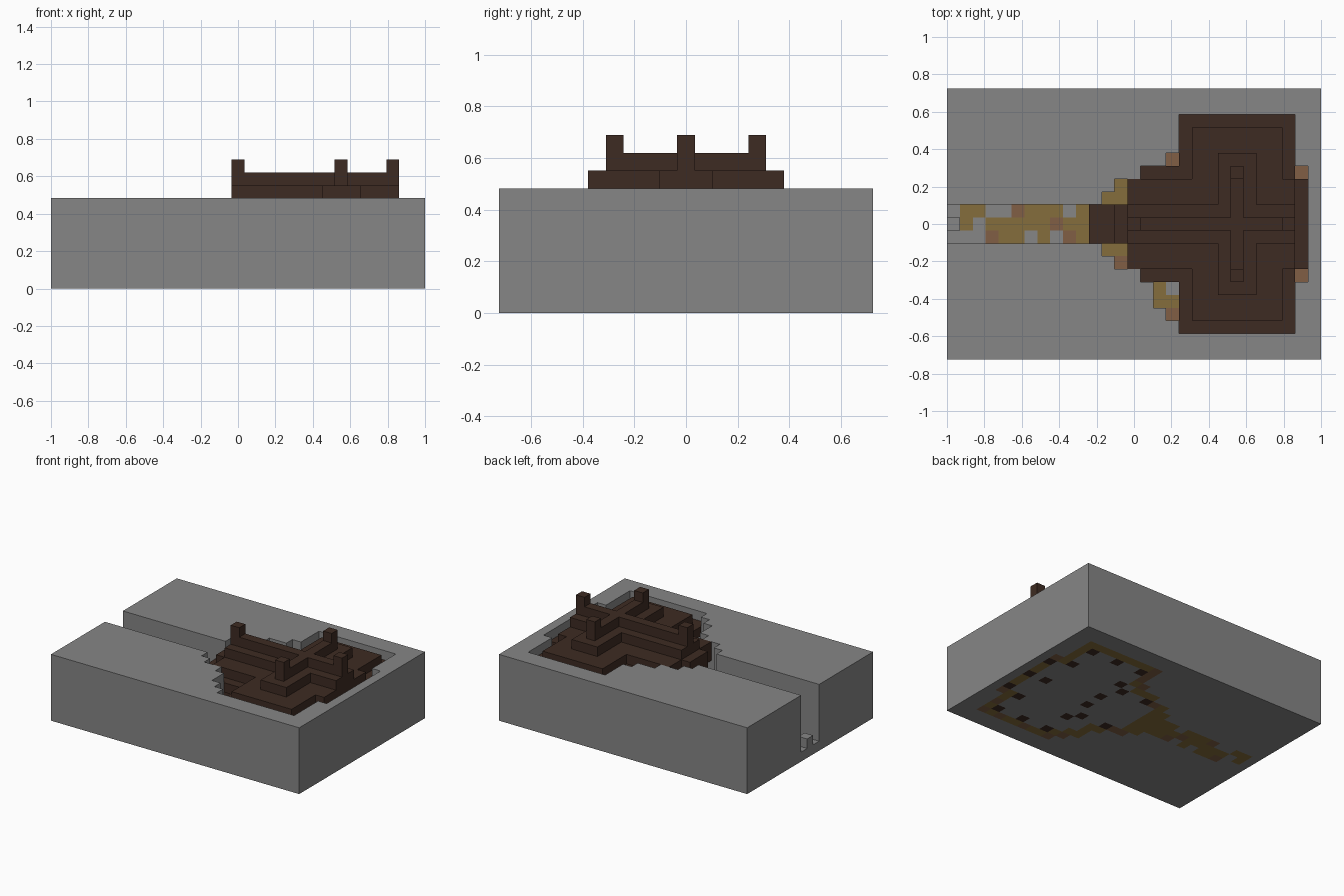
import bpy, bmesh, random

random.seed(4)
if "Cube" in bpy.data.objects:
    bpy.data.objects.remove(bpy.data.objects["Cube"], do_unlink=True)

NX, NY = 29, 21          # size of the ground in blocks
V = 2 / NX               # size of one block


def material(name, rgb):
    m = bpy.data.materials.new(name)
    m.use_nodes = True
    m.diffuse_color = (*rgb, 1)
    m.node_tree.nodes["Principled BSDF"].inputs["Base Color"].default_value = (*rgb, 1)
    return m


stone = material("grey stone", (0.24, 0.24, 0.24))
gold = material("golden dirt", (0.235, 0.153, 0.045))
red = material("reddish dirt", (0.22, 0.114, 0.06))
wood = material("dark wood", (0.048, 0.024, 0.016))


def cells(x0, x1, y0, y1):
    """All cells in an inclusive range."""
    return {(i, j) for i in range(x0, x1 + 1) for j in range(y0, y1 + 1)}


def stack(*layers):
    """Heights by cell; the tallest layer wins."""
    heights = {}
    for top, area in layers:
        for c in area:
            heights[c] = max(top, heights.get(c, 0))
    return heights


def columns(name, heights, base, mats, paint=None):
    """Stepped solid made of one column per cell, flat areas merged."""
    bm = bmesh.new()

    def quad(pts, index):
        f = bm.faces.new([bm.verts.new(((x - NX / 2) * V, (y - NY / 2) * V, z * V))
                          for x, y, z in pts])
        f.material_index = index

    for (i, j), h in heights.items():
        index = paint.get((i, j), 0) if paint else 0
        ring = [(i, j), (i + 1, j), (i + 1, j + 1), (i, j + 1)]
        quad([(x, y, h) for x, y in ring], index)
        quad([(x, y, base) for x, y in reversed(ring)], index)
        for n, (dx, dy) in enumerate([(0, -1), (1, 0), (0, 1), (-1, 0)]):
            low = heights.get((i + dx, j + dy), base)
            if low < h:
                a, b = ring[n], ring[(n + 1) % 4]
                quad([(*a, low), (*b, low), (*b, h), (*a, h)], index)
    bmesh.ops.remove_doubles(bm, verts=bm.verts, dist=V / 100)
    bmesh.ops.dissolve_limit(bm, angle_limit=0.01, verts=bm.verts, edges=bm.edges,
                             delimit={'MATERIAL'})
    me = bpy.data.meshes.new(name)
    bm.to_mesh(me)
    bm.free()
    for m in mats:
        me.materials.append(m)
    ob = bpy.data.objects.new(name, me)
    bpy.context.collection.objects.link(ob)
    return ob


# Stepped roof with crossing ridges and corner finials
roof = stack(
    (6, cells(18, 26, 2, 18) | cells(15, 26, 6, 14)),
    (7, cells(19, 25, 3, 17) | cells(14, 26, 7, 13)),
    (8, cells(21, 23, 5, 15) | cells(14, 26, 9, 11)),
    (9, cells(22, 22, 6, 14) | cells(14, 26, 10, 10)),
    (10, {(14, 10), (26, 10), (22, 6), (22, 14)}))
columns("roof", roof, 5, [wood])

# Porch canopy over the entrance
porch = stack((5, cells(11, 12, 9, 11)), (7, cells(13, 13, 9, 11)))
columns("porch_canopy", porch, 4, [wood])

# Posts set through the floor, mirrored about the middle
posts = {(25, 10), (27, 10)}
for p in [(15, 7), (18, 7), (19, 3), (19, 6), (19, 9), (22, 3), (25, 3), (25, 6), (27, 7)]:
    posts |= {p, (p[0], NY - 1 - p[1])}
columns("wall_posts", {p: 6 if p[0] == 27 else 5 for p in posts}, 0, [wood])

# House body beneath the roof
body = stack((5, cells(19, 25, 3, 17) | cells(15, 26, 7, 13)),
             (6, cells(27, 27, 7, 13)))
columns("house_body", {c: h for c, h in body.items() if c not in posts}, 1, [wood])

# Pit and entrance trench
pit = set(roof) | cells(0, 11, 9, 11) | cells(12, 12, 8, 12) | cells(13, 13, 7, 13)
pit |= cells(27, 27, 6, 14) | cells(16, 16, 4, 5) | cells(17, 17, 3, 5) | {(17, 15)}

# Dirt edge around the pit floor, and the patchy path in the trench
paint = {}
for i, j in sorted(pit):
    edge = not cells(i - 1, i + 1, j - 1, j + 1) <= pit
    if i > 10 and (edge or i < 14):
        hidden = (i, j) in roof
        paint[i, j] = 2 if hidden and random.random() < 0.25 else 1
for c in [(13, 7), (17, 3), (17, 15), (27, 6), (27, 14)]:
    paint[c] = 2
for j, row in zip((11, 10, 9), (".gg..rggg.g", ".g.gggggrgg", "...rgg.g.rg")):
    for i, ch in enumerate(row):
        paint[i, j] = ".gr".index(ch)

# Ground block
ground = {c: 1 if c in pit else 7 for c in cells(0, NX - 1, 0, NY - 1) if c not in posts}
ground[0, 10] = 2
columns("stone_ground", ground, 0, [stone, gold, red], paint)
